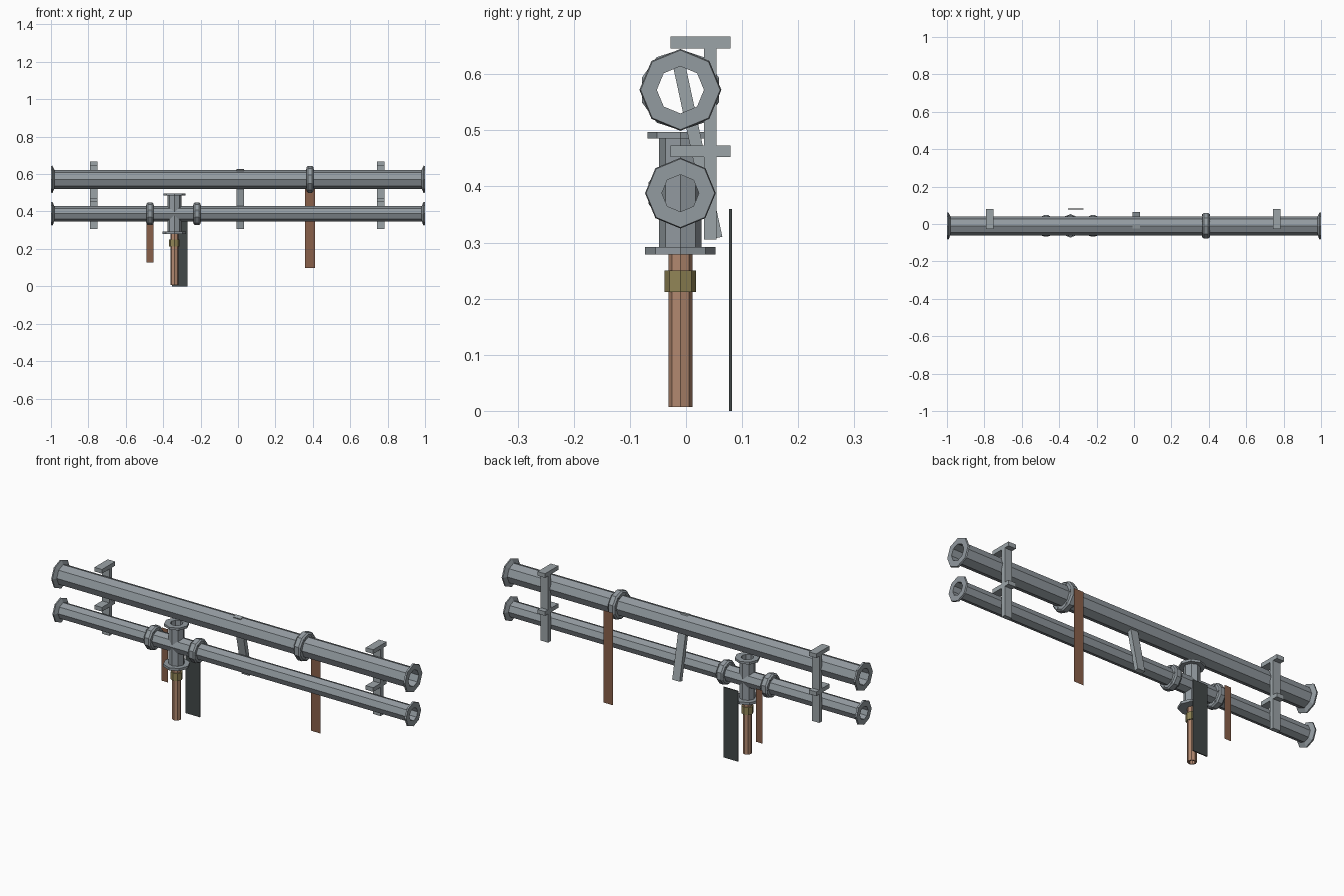
import bpy
import bmesh
from math import sin, cos, pi, atan2, hypot
from mathutils import Vector, Matrix

cube = bpy.data.objects.get("Cube")
if cube:
    bpy.data.objects.remove(cube, do_unlink=True)


def material(name, rgb):
    m = bpy.data.materials.new(name)
    m.use_nodes = True
    m.diffuse_color = (*rgb, 1)
    m.node_tree.nodes["Principled BSDF"].inputs["Base Color"].default_value = (*rgb, 1)
    return m


STEEL = material("grey steel", (0.29, 0.325, 0.35))
BRACKET = material("light grey steel", (0.33, 0.37, 0.39))
COPPER = material("copper", (0.45, 0.25, 0.16))
RUST = material("rust brown", (0.25, 0.115, 0.068))
BRASS = material("brass", (0.29, 0.24, 0.095))
DARK = material("dark grey", (0.055, 0.066, 0.066))


def finish(name, bm, mat):
    bmesh.ops.recalc_face_normals(bm, faces=bm.faces)
    mesh = bpy.data.meshes.new(name)
    bm.to_mesh(mesh)
    bm.free()
    mesh.materials.append(mat)
    obj = bpy.data.objects.new(name, mesh)
    bpy.context.collection.objects.link(obj)
    return obj


def lathe(name, profile, axis, origin, mat, sides=8):
    """Revolve a closed (radius, distance) profile about the x or z axis."""
    bm = bmesh.new()
    rings = []
    for k in range(sides):
        a = 2 * pi * k / sides
        ring = []
        for r, t in profile:
            u, v = r * sin(a), r * cos(a)
            p = (t, u, v) if axis == "x" else (u, v, t)
            ring.append(bm.verts.new(Vector(origin) + Vector(p)))
        rings.append(ring)
    n = len(profile)
    for k in range(sides):
        a, b = rings[k], rings[(k + 1) % sides]
        for i in range(n):
            j = (i + 1) % n
            bm.faces.new((a[i], a[j], b[j], b[i]))
    return finish(name, bm, mat)


def tube(name, r_out, r_in, start, end, axis, origin, mat=STEEL, sides=8):
    profile = [(r_out, start), (r_out, end), (r_in, end), (r_in, start)]
    return lathe(name, profile, axis, origin, mat, sides)


def box(name, lo, hi, mat, rot=None):
    lo, hi = Vector(lo), Vector(hi)
    bm = bmesh.new()
    bmesh.ops.create_cube(bm, size=1)
    m = Matrix.Translation((lo + hi) / 2)
    if rot:
        m = m @ rot
    bm.transform(m @ Matrix.Diagonal((*(hi - lo), 1)))
    return finish(name, bm, mat)


def sheet(name, x0, x1, z0, z1, y, mat):
    bm = bmesh.new()
    bm.faces.new([bm.verts.new(p) for p in
                  ((x0, y, z0), (x1, y, z0), (x1, y, z1), (x0, y, z1))])
    return finish(name, bm, mat)


def joint(name, r, r_in, x, z):
    """Pair of bolted flanges with rounded rims, plus bolts."""
    h = 0.019
    profile = [(r_in, -h), (r * 0.9, -h), (r, -h * 0.6), (r, h * 0.6),
               (r * 0.9, h), (r_in, h)]
    lathe(name, profile, "x", (x, Y, z), STEEL, 10)
    bm = bmesh.new()
    for k in range(6):
        a = 2 * pi * (k + 0.5) / 6
        place = Matrix.Translation((x, Y + 0.8 * r * sin(a), z + 0.8 * r * cos(a)))
        bmesh.ops.create_cone(bm, cap_ends=True, segments=6, radius1=0.005,
                              radius2=0.005, depth=0.044,
                              matrix=place @ Matrix.Rotation(pi / 2, 4, "Y"))
    finish(name + "_bolts", bm, STEEL)


Y = -0.01
TOP_Z, LOW_Z, TEE_X = 0.572, 0.388, -0.34

# Two long horizontal pipes with end flanges
for label, z, r, r_in, rim in (("upper", TOP_Z, 0.051, 0.042, 0.073),
                               ("lower", LOW_Z, 0.041, 0.033, 0.063)):
    tube(label + "_pipe", r, r_in, -0.995, 0.995, "x", (0, Y, z))
    for side, s in (("left", 1), ("right", -1)):
        profile = [(r_in, s), (rim * 0.97, s), (rim, s * 0.992),
                   (r, s * 0.982), (r_in, s * 0.982)]
        lathe(f"{label}_{side}_end_flange", profile, "x", (0, Y, z), STEEL)

# Bolted joints along the pipes
joint("upper_joint", 0.072, 0.045, 0.385, TOP_Z)
joint("lower_joint_right", 0.06, 0.036, -0.47, LOW_Z)
joint("lower_joint_left", 0.06, 0.036, -0.219, LOW_Z)

# Vertical branch crossing the lower pipe
tee = (TEE_X, Y, 0)
tube("tee_branch", 0.038, 0.03, 0.285, 0.492, "z", tee)
tube("tee_top_flange", 0.059, 0.03, 0.485, 0.497, "z", tee)
tube("tee_bottom_flange", 0.063, 0.015, 0.279, 0.292, "z", tee)

# Copper drop pipe with brass collar
tube("drop_pipe", 0.0215, 0.015, 0.007, 0.285, "z", tee, COPPER)
tube("drop_pipe_collar", 0.028, 0.018, 0.212, 0.25, "z", tee, BRASS)

# Wall brackets: one upright and two arms each
for side, x in (("right", -0.771), ("left", 0.763)):
    x0, x1 = x - 0.021, x + 0.021
    box(side + "_bracket_upright", (x0, 0.032, 0.305), (x1, 0.054, 0.648), BRACKET)
    for label, z in (("upper", 0.646), ("lower", 0.452)):
        box(f"{side}_bracket_{label}_arm", (x0, -0.028, z), (x1, 0.079, z + 0.021), BRACKET)

# Leaning strut between the pipes
foot, head = Vector((0.01, 0.054, 0.308)), Vector((0.014, -0.014, 0.624))
d = head - foot
mid, half = (foot + head) / 2, Vector((0.021, 0.011, d.length / 2))
lean = Matrix.Rotation(atan2(-d.y, hypot(d.x, d.z)), 4, "X")
box("leaning_strut", mid - half, mid + half, BRACKET, lean)

# Thin hanging strips and the dark back plate
sheet("long_rust_strip", 0.357, 0.411, 0.098, 0.57, 0.08, RUST)
sheet("short_rust_strip", -0.488, -0.451, 0.128, 0.4, 0.08, RUST)
box("back_plate", (-0.352, 0.077, 0), (-0.269, 0.082, 0.36), DARK)
